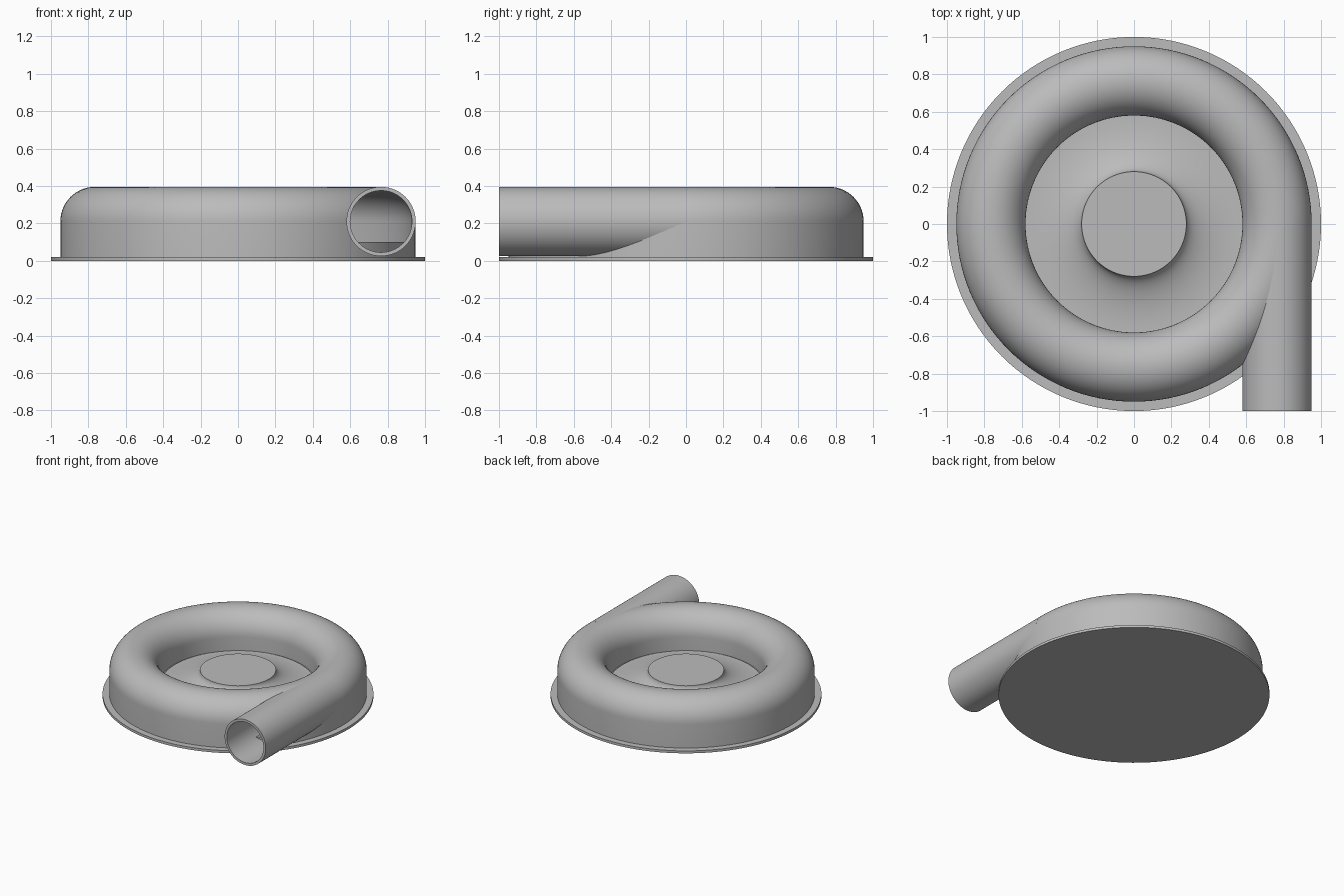
import bpy
import bmesh
from math import cos, sin, pi, radians
from mathutils import Matrix, Vector

default = bpy.data.objects.get("Cube")
if default:
    bpy.data.objects.remove(default, do_unlink=True)

grey = bpy.data.materials.new("cast_grey")
grey.use_nodes = True
colour = (0.5, 0.5, 0.5, 1)
grey.diffuse_color = colour
grey.node_tree.nodes["Principled BSDF"].inputs["Base Color"].default_value = colour

DUCT_R, DUCT_Z = 0.765, 0.21     # centre line of the spiral duct
OUTER, INNER = 0.185, 0.165      # duct wall radii
FLOOR_Z = 0.1


def lathe(name, profile, closed=False, steps=128, matrix=None):
    """Revolve an (r, z) profile around z."""
    bm = bmesh.new()
    verts = [bm.verts.new((r, 0, z)) for r, z in profile]
    edges = [bm.edges.new(pair) for pair in zip(verts, verts[1:])]
    if closed:
        edges.append(bm.edges.new((verts[-1], verts[0])))
    bmesh.ops.spin(bm, geom=verts + edges, cent=(0, 0, 0), axis=(0, 0, 1),
                   angle=2 * pi, steps=steps, use_duplicate=False)
    bmesh.ops.remove_doubles(bm, verts=bm.verts, dist=1e-5)
    bmesh.ops.recalc_face_normals(bm, faces=bm.faces)
    if matrix:
        bm.transform(matrix)
    mesh = bpy.data.meshes.new(name)
    bm.to_mesh(mesh)
    bm.free()
    mesh.materials.append(grey)
    obj = bpy.data.objects.new(name, mesh)
    bpy.context.collection.objects.link(obj)
    return obj


def arc(radius, n=28):
    """Half circle over the duct, from its outer to its inner side."""
    return [(DUCT_R + radius * cos(pi * i / n), DUCT_Z + radius * sin(pi * i / n))
            for i in range(n + 1)]


# Base flange and raised floor inside the housing
base = lathe("base_flange", [(0, 0), (1, 0), (1, 0.02), (0, 0.02)])
floor = lathe("housing_floor", [(0, 0.01), (0.94, 0.01), (0.94, FLOOR_Z), (0, FLOOR_Z)])

# Central hub with a concave flare
flare = [(0.57 - 0.29 * sin(pi / 2 * i / 20), 0.215 - 0.11 * cos(pi / 2 * i / 20))
         for i in range(21)]
hub = lathe("hub", [(0, 0.05), (0.57, 0.05)] + flare + [(0, 0.215)])

# Hollow ring-shaped duct
ring = lathe("ring_housing",
             [(DUCT_R + OUTER, 0.015)] + arc(OUTER)
             + [(DUCT_R - OUTER, FLOOR_Z - 0.01), (DUCT_R - INNER, FLOOR_Z - 0.01)]
             + arc(INNER)[::-1] + [(DUCT_R + INNER, 0.015)], closed=True)

# Straight outlet pipe, tangent to the ring and open at the front
along_y = Matrix.Translation((DUCT_R, 0, DUCT_Z)) @ Matrix.Rotation(radians(90), 4, 'X')
pipe = lathe("outlet_pipe", [(OUTER, 0), (OUTER, 1), (INNER, 1), (INNER, 0)],
             closed=True, steps=72, matrix=along_y)

# Clear the ring wall inside the pipe bore
bore = lathe("bore_cutter", [(0, 0.06), (INNER + 0.005, 0.06), (INNER + 0.005, 0.95), (0, 0.95)],
             steps=72, matrix=along_y)
bore.hide_render = True
bore.hide_viewport = True
cut = ring.modifiers.new("pipe_bore", 'BOOLEAN')
cut.operation = 'DIFFERENCE'
cut.solver = 'EXACT'
cut.object = bore
depsgraph = bpy.context.evaluated_depsgraph_get()
cut_mesh = bpy.data.meshes.new_from_object(ring.evaluated_get(depsgraph))
ring.modifiers.clear()
ring.data = cut_mesh
bpy.data.objects.remove(bore, do_unlink=True)

# Smooth curved surfaces, keep rims sharp
bpy.ops.object.select_all(action='DESELECT')
for part in (base, floor, hub, ring, pipe):
    part.select_set(True)
bpy.context.view_layer.objects.active = ring
bpy.ops.object.shade_smooth_by_angle(angle=radians(30))
